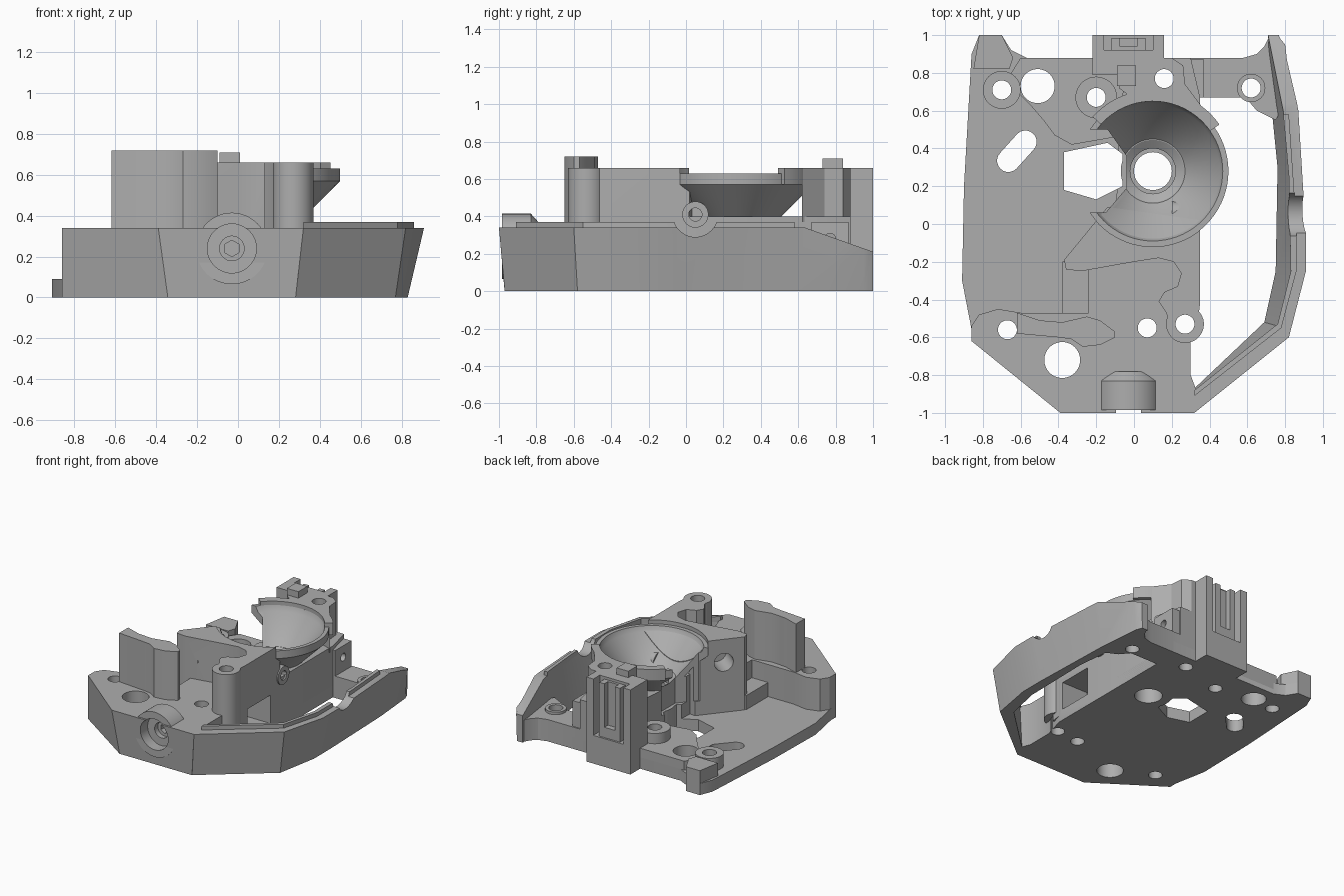
import bpy, bmesh, math
from mathutils import Vector, Matrix

if "Cube" in bpy.data.objects:
    bpy.data.objects.remove(bpy.data.objects["Cube"])

grey = bpy.data.materials.new("mid grey")
grey.use_nodes = True
grey.diffuse_color = (0.42, 0.42, 0.42, 1)
grey.node_tree.nodes["Principled BSDF"].inputs["Base Color"].default_value = grey.diffuse_color


def finish(name, bm):
    bmesh.ops.remove_doubles(bm, verts=bm.verts, dist=1e-5)
    bmesh.ops.recalc_face_normals(bm, faces=bm.faces)
    mesh = bpy.data.meshes.new(name)
    bm.to_mesh(mesh)
    bm.free()
    mesh.materials.append(grey)
    obj = bpy.data.objects.new(name, mesh)
    bpy.context.scene.collection.objects.link(obj)
    return obj


def prism(name, top, z0, z1, bottom=None):
    """Extruded outline; a second outline makes the sides lean."""
    bm = bmesh.new()
    lo = [bm.verts.new((x, y, z0)) for x, y in (bottom or top)]
    hi = [bm.verts.new((x, y, z1)) for x, y in top]
    bm.faces.new(lo)
    bm.faces.new(hi)
    n = len(top)
    for i in range(n):
        j = (i + 1) % n
        bm.faces.new((lo[i], lo[j], hi[j], hi[i]))
    return finish(name, bm)


def box(name, x0, x1, y0, y1, z0, z1):
    return prism(name, [(x0, y0), (x1, y0), (x1, y1), (x0, y1)], z0, z1)


def rod(name, a, b, r, r2=None, sides=48):
    a, b = Vector(a), Vector(b)
    turn = (b - a).to_track_quat('Z', 'Y').to_matrix().to_4x4()
    bm = bmesh.new()
    bmesh.ops.create_cone(bm, cap_ends=True, segments=sides, radius1=r,
                          radius2=r if r2 is None else r2, depth=(b - a).length,
                          matrix=Matrix.Translation((a + b) / 2) @ turn)
    return finish(name, bm)


def post(name, x, y, z0, z1, r):
    return rod(name, (x, y, z0), (x, y, z1), r)


def lathe(name, profile, x, y, steps=72):
    bm = bmesh.new()
    vs = [bm.verts.new((r, 0, z)) for r, z in profile]
    es = [bm.edges.new((vs[i], vs[(i + 1) % len(vs)])) for i in range(len(vs))]
    bmesh.ops.spin(bm, geom=vs + es, cent=(0, 0, 0), axis=(0, 0, 1),
                   angle=2 * math.pi, steps=steps)
    bmesh.ops.translate(bm, verts=bm.verts, vec=(x, y, 0))
    return finish(name, bm)


def cut(cutter, *targets):
    cutter.hide_render = True
    for t in targets:
        bpy.context.view_layer.objects.active = t
        m = t.modifiers.new("cut", 'BOOLEAN')
        m.operation, m.solver, m.object = 'DIFFERENCE', 'EXACT', cutter
        bpy.ops.object.modifier_apply(modifier=m.name)
    bpy.data.objects.remove(cutter)


# Floor plate
plate = prism("base_plate", [
    (-0.34, -0.97), (0.28, -0.97), (0.33, -0.89), (0.3, -0.8), (0.3, -0.6), (0.35, -0.42),
    (0.35, 0.67), (0.37, 0.88), (-0.57, 0.88), (-0.65, 0.92), (-0.7, 1), (-0.82, 1),
    (-0.86, 0.9), (-0.9, 0.2), (-0.91, -0.3), (-0.85, -0.61)], 0, 0.09)

# Front deck with leaning front faces
deck_top = [(-0.39, -1), (0.32, -1), (0.33, -0.88), (0.3, -0.8), (0.3, -0.6), (0.35, -0.42),
            (0.35, -0.05), (-0.24, -0.05), (-0.24, -0.47), (-0.6, -0.47), (-0.72, -0.45),
            (-0.82, -0.48), (-0.86, -0.54), (-0.86, -0.62)]
deck_low = [(x * 0.88, y + 0.03) if y < -0.95 else (x, y) for x, y in deck_top]
deck = prism("front_deck", deck_top, 0, 0.34, deck_low)
ramp = prism("deck_ramp", [(-0.24, -0.47), (-0.24, -0.18), (-0.38, -0.2), (-0.38, -0.47)], 0.05, 0.2)

# Outer side wall, leaning outward
wall = prism("side_wall", [
    (0.32, -1), (0.82, -0.6), (0.91, -0.25), (0.91, -0.05), (0.87, 0.6), (0.81, 0.95), (0.77, 1),
    (0.71, 1), (0.79, 0.6), (0.82, 0.3), (0.83, -0.25), (0.76, -0.54), (0.32, -0.89)], 0, 0.34, [
    (0.28, -0.97), (0.77, -0.58), (0.83, -0.25), (0.83, -0.05), (0.81, 0.6), (0.78, 0.95), (0.76, 1),
    (0.71, 1), (0.73, 0.6), (0.76, 0.3), (0.75, -0.25), (0.69, -0.52), (0.32, -0.87)])
lip = prism("wall_lip", [
    (0.32, -0.91), (0.78, -0.55), (0.86, -0.25), (0.86, 0), (0.82, 0.58),
    (0.79, 0.58), (0.82, 0.25), (0.83, -0.25), (0.76, -0.53), (0.32, -0.88)], 0.33, 0.37)
cut(rod("notch", (0.6, 0.05, 0.41), (1.1, 0.05, 0.41), 0.12), wall, lip)
wedge = box("slope", 0.5, 1.1, 0.58, 1.2, 0.36, 0.6)
for v in wedge.data.vertices:
    if v.co.y > 1 and v.co.z < 0.5:
        v.co.z = 0.14
cut(wedge, wall)

# Rear bridge joining the wall to the body
bridge = prism("rear_bridge", [
    (0.3, 0.67), (0.59, 0.67), (0.65, 0.6), (0.75, 0.55), (0.78, 0.6), (0.78, 0.95), (0.76, 1),
    (0.72, 1), (0.69, 0.94), (0.65, 0.9), (0.58, 0.88), (0.3, 0.88)], 0, 0.17)
bridge_boss = post("bridge_boss", 0.62, 0.72, 0.1, 0.19, 0.075)
side_block = box("side_block", 0.26, 0.37, 0.67, 0.87, 0, 0.37)
for z in (0.14, 0.28):
    cut(rod("bore", (0.3, 0.77, z), (0.5, 0.77, z), 0.03), side_block)

# Raised ledge and bosses at the rear of the floor
ledge = prism("rear_ledge", [
    (-0.65, 0.8), (-0.6, 0.88), (-0.02, 0.88), (0, 0.6), (-0.1, 0.46), (-0.33, 0.42),
    (-0.42, 0.47), (-0.48, 0.55), (-0.54, 0.62), (-0.62, 0.7)], 0.04, 0.16)
ledge_boss = post("ledge_boss", -0.2, 0.67, 0.1, 0.24, 0.11)
corner_boss = post("corner_boss", -0.7, 0.71, 0.05, 0.19, 0.1)
horn = prism("corner_ramp", [(-0.85, 0.82), (-0.66, 0.82), (-0.64, 0.88), (-0.7, 1), (-0.82, 1)],
             0.05, 0.19)

# Housing and conical cup
housing = prism("cup_housing", [
    (-0.1, -0.1), (0.35, -0.1), (0.35, 0.67), (0.3, 0.88), (-0.04, 0.88), (-0.08, 0.5)], 0, 0.4)
cup = lathe("conical_cup", [
    (0.1, 0), (0.17, 0), (0.17, 0.34), (0.4, 0.57), (0.4, 0.63), (0.37, 0.63), (0.355, 0.59),
    (0.17, 0.4), (0.16, 0.36), (0.13, 0.36), (0.13, 0.33), (0.1, 0.33)], 0.1, 0.28)


def arc(r, a0, a1, n=24):
    steps = [math.radians(a0 + (a1 - a0) * i / n) for i in range(n + 1)]
    return [(0.1 + r * math.cos(a), 0.28 + r * math.sin(a)) for a in steps]


rim = prism("cup_rim_arc", arc(0.43, 35, 138) + arc(0.37, 138, 35), 0.57, 0.66)

# Tall central block with the front post
block = prism("central_block", [
    (-0.14, 0.09), (-0.37, -0.19), (-0.36, -0.24), (-0.28, -0.25), (0, -0.2), (0.13, -0.18),
    (0.21, -0.2), (0.25, -0.26), (0.23, -0.33), (0.16, -0.36), (0.13, -0.41), (0.17, -0.47),
    (0.2, -0.55), (0.34, -0.5), (0.35, -0.42), (0.35, 0.02)], 0.05, 0.66)
front_post = post("front_post", 0.27, -0.53, 0.1, 0.66, 0.1)
cavity = lathe("cavity", [
    (0, -0.1), (0.12, -0.1), (0.12, 0.37), (0.165, 0.4), (0.36, 0.6), (0.4, 0.6),
    (0.4, 0.8), (0, 0.8)], 0.1, 0.28)
cut(cavity, housing, block, plate)
cut(prism("gap", [(-0.04, 0.36), (-0.14, 0.5), (-0.5, 0.5), (-0.5, 0.06),
                  (-0.15, 0.06), (-0.04, 0.19)], 0.2, 0.9), cup, housing, block)
cut(box("window", 0.12, 0.5, -0.38, -0.1, 0.09, 0.31), deck, block, housing)
cut(rod("bore", (-0.42, 0.04, 0.48), (-0.14, -0.18, 0.48), 0.07), block)
fitting = rod("side_fitting", (0.2, 0.05, 0.41), (0.36, 0.05, 0.41), 0.07)
cut(rod("bore", (0.27, 0.05, 0.41), (0.4, 0.05, 0.41), 0.035), fitting)

# Rear arm, upright peg and forked mount
arm = prism("rear_arm", [
    (-0.04, 0.88), (0.2, 0.88), (0.26, 0.84), (0.27, 0.74), (0.36, 0.62), (0.2, 0.67),
    (0, 0.66), (-0.08, 0.72), (-0.08, 0.8)], 0.37, 0.66)
peg = box("upright_peg", -0.09, 0.01, 0.73, 0.84, 0.3, 0.71)
mount = box("forked_mount", -0.22, 0.16, 0.86, 1, 0, 0.66)
cut(box("slot", -0.16, 0.1, 0.92, 1.1, 0.22, 0.8), mount)
mount_back = box("mount_back", -0.22, 0, 0.79, 0.87, 0, 0.66)
bracket = box("mount_bracket", -0.12, 0.06, 0.91, 0.985, 0.2, 0.64)
cut(box("slot", -0.075, 0.015, 0.94, 1.1, 0.3, 0.8), bracket)

# Curved front fin
prism("front_fin", [
    (-0.62, -0.47), (-0.5, -0.51), (-0.38, -0.52), (-0.25, -0.49), (-0.18, -0.51), (-0.1, -0.57),
    (-0.1, -0.6), (-0.18, -0.64), (-0.27, -0.65), (-0.33, -0.61), (-0.4, -0.6), (-0.62, -0.58)],
    0.3, 0.72)

# Front socket with a hexagonal bore
socket = rod("front_socket", (-0.03, -0.985, 0.24), (-0.03, -0.83, 0.24), 0.175)
socket_end = rod("socket_chamfer", (-0.03, -0.83, 0.24), (-0.03, -0.78, 0.24), 0.175, 0.12)
for r, depth, sides in ((0.12, 0.1, 48), (0.06, 0.14, 48), (0.04, 0.5, 6)):
    cut(rod("bore", (-0.03, -1.1, 0.24), (-0.03, depth - 1, 0.24), r, sides=sides),
        deck, socket, socket_end)

# Through holes
for x, y, r in ((-0.38, -0.72, 0.095), (-0.67, -0.56, 0.05), (0.07, -0.55, 0.05)):
    cut(post("hole", x, y, -0.1, 0.5, r), plate, deck)
cut(post("hole", 0.27, -0.53, -0.1, 0.9, 0.05), plate, deck, front_post, block)
cut(post("hole", 0.62, 0.72, -0.1, 0.5, 0.05), bridge, bridge_boss)
cut(post("hole", -0.7, 0.71, -0.1, 0.5, 0.05), plate, corner_boss, ledge)
cut(post("hole", -0.2, 0.67, -0.1, 0.5, 0.05), plate, ledge, ledge_boss)
cut(post("hole", -0.51, 0.73, -0.1, 0.5, 0.09), plate, ledge)
cut(post("hole", 0.16, 0.77, -0.1, 0.9, 0.05), plate, housing, arm)
slot = [(0.06 * math.cos(a) + s * 0.045, 0.06 * math.sin(a) + s * 0.05)
        for s, start in ((1, -0.25), (-1, 0.75))
        for a in [math.pi * (start + i / 10) for i in range(11)]]
cut(prism("slot", [(x - 0.62, y + 0.385) for x, y in slot], -0.1, 0.5), plate)
cut(prism("opening", [(-0.37, 0.18), (-0.2, 0.13), (-0.06, 0.2), (-0.06, 0.37), (-0.14, 0.43),
                      (-0.37, 0.38)], -0.1, 0.5), plate, ledge, housing)

# Smooth round surfaces, sharp edges kept
bpy.ops.object.select_all(action='DESELECT')
for obj in bpy.context.scene.objects:
    if obj.type == 'MESH':
        obj.select_set(True)
        bpy.context.view_layer.objects.active = obj
bpy.ops.object.shade_smooth_by_angle(angle=math.radians(28))
